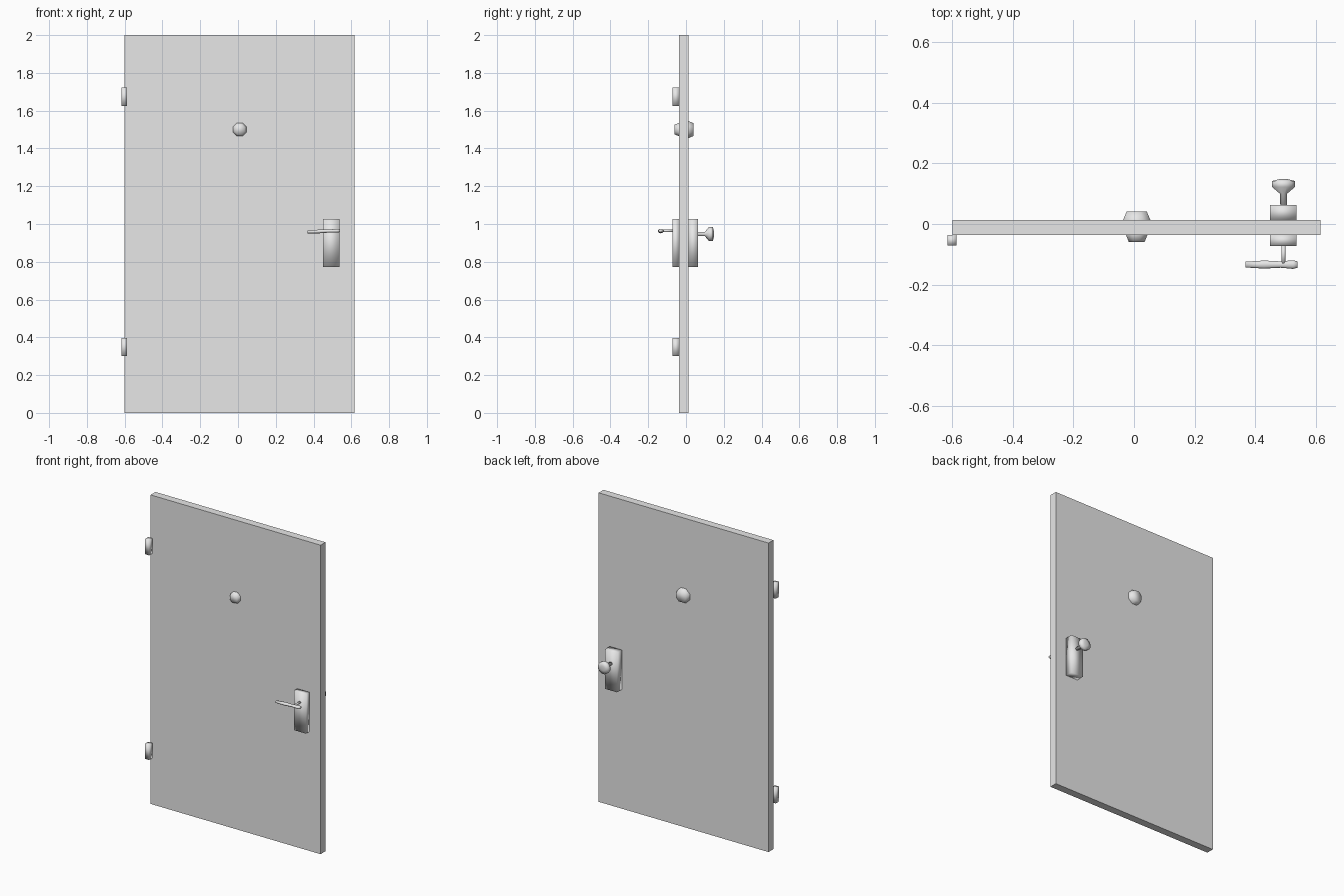
import bpy, bmesh, math
from mathutils import Matrix, Vector

if "Cube" in bpy.data.objects:
    bpy.data.objects.remove(bpy.data.objects["Cube"], do_unlink=True)

grey = bpy.data.materials.new("light_grey")
grey.use_nodes = True
grey.diffuse_color = (0.8, 0.8, 0.8, 1)
grey.node_tree.nodes["Principled BSDF"].inputs["Base Color"].default_value = (0.8, 0.8, 0.8, 1)


def finish(name, bm, smooth):
    bmesh.ops.recalc_face_normals(bm, faces=bm.faces)
    mesh = bpy.data.meshes.new(name)
    bm.to_mesh(mesh)
    bm.free()
    mesh.materials.append(grey)
    for p in mesh.polygons:
        p.use_smooth = smooth
    obj = bpy.data.objects.new(name, mesh)
    bpy.context.collection.objects.link(obj)
    return obj


def box(name, low, high, smooth=True):
    low, high = Vector(low), Vector(high)
    bm = bmesh.new()
    bmesh.ops.create_cube(bm, size=1.0, matrix=Matrix.Translation((low + high) / 2)
                          @ Matrix.Diagonal((high - low).to_4d()))
    return finish(name, bm, smooth)


def lathe(name, centre, profile, sides, axis="Y", flatten=1.0, slope=0.0):
    """Rings of (position along axis, radius), capped at both ends."""
    bm = bmesh.new()
    rings = []
    for t, r in profile:
        ring = []
        for i in range(sides):
            a = math.tau * (i + 0.5) / sides
            u, w = r * math.cos(a), r * math.sin(a) * flatten + slope * (t - profile[0][0])
            co = (u, t, w) if axis == "Y" else (t, u, w)
            ring.append(bm.verts.new(Vector(centre) + Vector(co)))
        rings.append(ring)
    for a, b in zip(rings, rings[1:]):
        for i in range(sides):
            j = (i + 1) % sides
            bm.faces.new((a[i], a[j], b[j], b[i]))
    bm.faces.new(rings[0])
    bm.faces.new(rings[-1])
    return finish(name, bm, True)


# Door slab
box("door_panel", (-0.6, -0.037, 0), (0.617, 0.013, 2), smooth=False)

# Hinges
for name, z in (("lower_hinge", 0.3), ("upper_hinge", 1.625)):
    box(name, (-0.617, -0.071, z), (-0.587, -0.037, z + 0.097))

# Peephole, both sides
lathe("peephole_front", (0.009, 0, 1.5), [(-0.03, 0.038), (-0.037, 0.038), (-0.06, 0.028)], 8)
lathe("peephole_back", (0.009, 0, 1.5), [(0.006, 0.049), (0.013, 0.049), (0.041, 0.036)], 8)

# Lock plates
box("lock_plate_front", (0.45, -0.072, 0.772), (0.537, -0.037, 1.027))
box("lock_plate_back", (0.45, 0.013, 0.772), (0.537, 0.063, 1.027))

# Round knob on the back
lathe("knob", (0.494, 0, 0.947),
      [(0.06, 0.011), (0.1, 0.012), (0.122, 0.039), (0.142, 0.039), (0.148, 0.015)], 12)

# Lever handle on the front
lathe("lever_stem", (0.494, 0, 0.964), [(-0.07, 0.007), (-0.132, 0.007)], 8)
lathe("lever_handle", (0, -0.134, 0.958),
      [(0.368, 0.01), (0.43, 0.014), (0.485, 0.011), (0.525, 0.015), (0.541, 0.011)],
      10, axis="X", flatten=0.7, slope=0.04)
